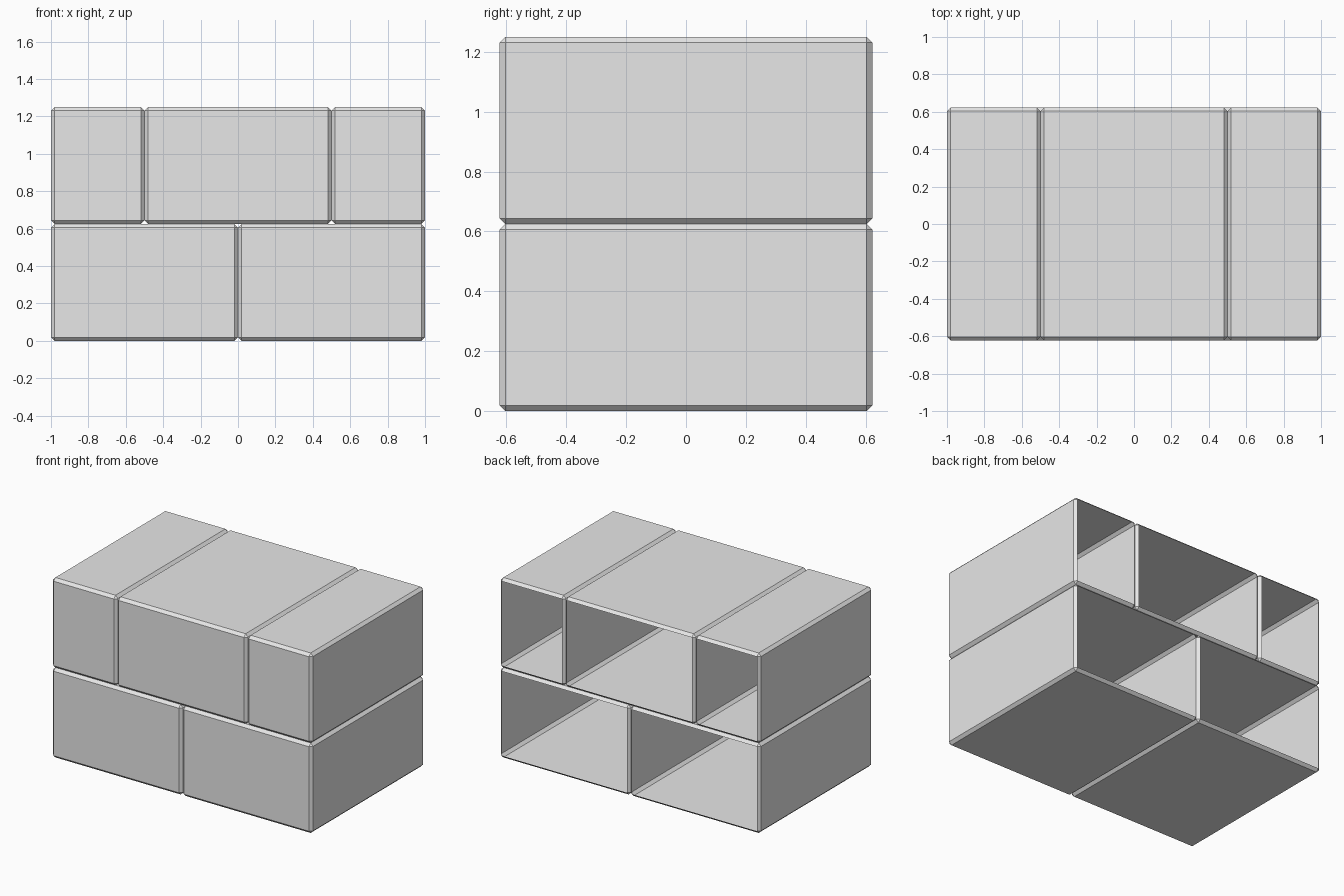
import bpy
import bmesh
from mathutils import Matrix, Vector

default = bpy.data.objects.get("Cube")
if default:
    bpy.data.objects.remove(default, do_unlink=True)

ROW_HEIGHT = 0.625
DEPTH = 1.245
CHAMFER = 0.019

# Plain grey material
grey = bpy.data.materials.new("light grey")
grey.use_nodes = True
grey.diffuse_color = (0.8, 0.8, 0.8, 1)
grey.node_tree.nodes["Principled BSDF"].inputs["Base Color"].default_value = grey.diffuse_color


def add_brick(name, x_min, x_max, row):
    """Hollow chamfered brick with an open back."""
    bm = bmesh.new()
    size = Vector((x_max - x_min, DEPTH, ROW_HEIGHT))
    bmesh.ops.create_cube(bm, size=1, matrix=Matrix.Diagonal(size).to_4x4())
    bmesh.ops.bevel(bm, geom=bm.edges[:], offset=CHAMFER, segments=1,
                    affect='EDGES', profile=0.5)
    bm.normal_update()
    back = [f for f in bm.faces if f.normal.y > 0.99]
    bmesh.ops.delete(bm, geom=back, context='FACES')
    mesh = bpy.data.meshes.new(name)
    bm.to_mesh(mesh)
    bm.free()
    mesh.materials.append(grey)
    brick = bpy.data.objects.new(name, mesh)
    brick.location = ((x_min + x_max) / 2, 0, (row + 0.5) * ROW_HEIGHT)
    bpy.context.collection.objects.link(brick)


# Bottom course: two full bricks
add_brick("bottom_right_brick", -1, 0, 0)
add_brick("bottom_left_brick", 0, 1, 0)

# Top course: a full brick between two half bricks
add_brick("top_right_half_brick", -1, -0.5, 1)
add_brick("top_middle_brick", -0.5, 0.5, 1)
add_brick("top_left_half_brick", 0.5, 1, 1)
